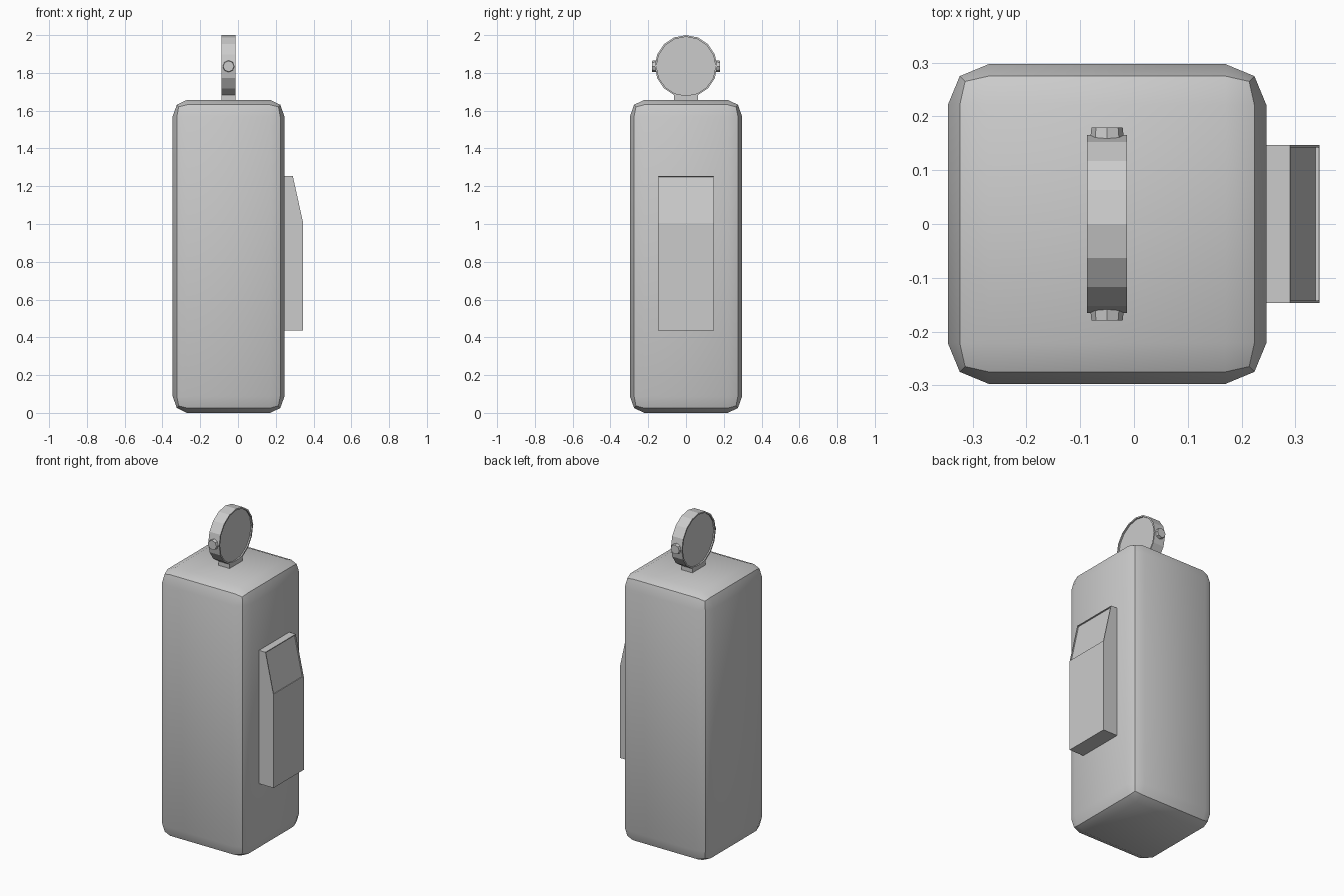
import bpy, bmesh, math
from mathutils import Matrix, Vector

if "Cube" in bpy.data.objects:
    bpy.data.objects.remove(bpy.data.objects["Cube"])


def finish(bm, name, smooth=None):
    bmesh.ops.recalc_face_normals(bm, faces=bm.faces)
    me = bpy.data.meshes.new(name)
    bm.to_mesh(me)
    bm.free()
    ob = bpy.data.objects.new(name, me)
    bpy.context.collection.objects.link(ob)
    if smooth:
        bpy.ops.object.select_all(action='DESELECT')
        ob.select_set(True)
        bpy.context.view_layer.objects.active = ob
        bpy.ops.object.shade_smooth_by_angle(angle=math.radians(smooth))
    return ob


def recess(bm, face, rim, depth):
    """Inset a face and push it straight in, leaving a thin rim."""
    n = face.normal.copy()
    bmesh.ops.inset_region(bm, faces=[face], thickness=rim)
    inner = bmesh.ops.extrude_face_region(bm, geom=[face])["geom"]
    verts = [g for g in inner if isinstance(g, bmesh.types.BMVert)]
    bmesh.ops.translate(bm, verts=verts, vec=-n * depth)
    if face.is_valid:
        bmesh.ops.delete(bm, geom=[face], context='FACES_ONLY')


def prism(points, axis_vec):
    """Extrude a closed outline along a vector."""
    bm = bmesh.new()
    base = bm.faces.new([bm.verts.new(p) for p in points])
    ext = bmesh.ops.extrude_face_region(bm, geom=[base])["geom"]
    bmesh.ops.translate(bm, vec=axis_vec,
                        verts=[g for g in ext if isinstance(g, bmesh.types.BMVert)])
    bmesh.ops.recalc_face_normals(bm, faces=bm.faces)
    bm.normal_update()
    return bm


# Main cabinet: box with a two-step bevel, slightly stretched upright
H, STRETCH = 1.657, 1.15
bm = bmesh.new()
bmesh.ops.create_cube(bm, size=1)
bmesh.ops.scale(bm, verts=bm.verts, vec=(0.592, 0.594, H / STRETCH))
bmesh.ops.bevel(bm, geom=bm.edges[:], offset=0.076, segments=2, profile=0.5, affect='EDGES')
bmesh.ops.scale(bm, verts=bm.verts, vec=(1, 1, STRETCH))
bmesh.ops.translate(bm, verts=bm.verts, vec=(-0.05, 0, H / 2))
finish(bm, "cabinet", 40)

# Side housing with a recessed sloping panel
W = 0.147
profile = [(0.2, 0.435), (0.345, 0.435), (0.345, 1.005), (0.29, 1.255), (0.2, 1.255)]
bm = prism([(x, -W, z) for x, z in profile], Vector((0, 2 * W, 0)))
slope = next(f for f in bm.faces if f.normal.x > 0.5 and f.normal.z > 0.1)
recess(bm, slope, 0.007, 0.007)
finish(bm, "side_housing")

# Round sign: 16-sided disc with shallow recessed faces
R, ZC, X0, X1 = 0.165, 1.835, -0.087, -0.013
ring = [(X0, R * math.sin(i * math.tau / 16), ZC + R * math.cos(i * math.tau / 16))
        for i in range(16)]
bm = prism(ring, Vector((X1 - X0, 0, 0)))
for f in [f for f in bm.faces if abs(f.normal.x) > 0.9]:
    recess(bm, f, 0.009, 0.008)
finish(bm, "round_sign")

# Neck joining the sign to the cabinet
S = 0.063
bm = prism([(X0, -S, 1.64), (X0, S, 1.64), (X0, S, 1.683), (X0, -S, 1.683)],
           Vector((X1 - X0, 0, 0)))
finish(bm, "sign_neck")

# Octagonal knobs on both edges of the sign
for side, label in ((-1, "front"), (1, "back")):
    bm = bmesh.new()
    rot = Matrix.Rotation(-side * math.pi / 2, 4, 'X')
    place = Matrix.Translation((-0.05, side * 0.166, ZC))
    bmesh.ops.create_cone(bm, cap_ends=True, segments=8, radius1=0.032, radius2=0.029,
                          depth=0.027, matrix=place @ rot)
    finish(bm, label + "_knob")
